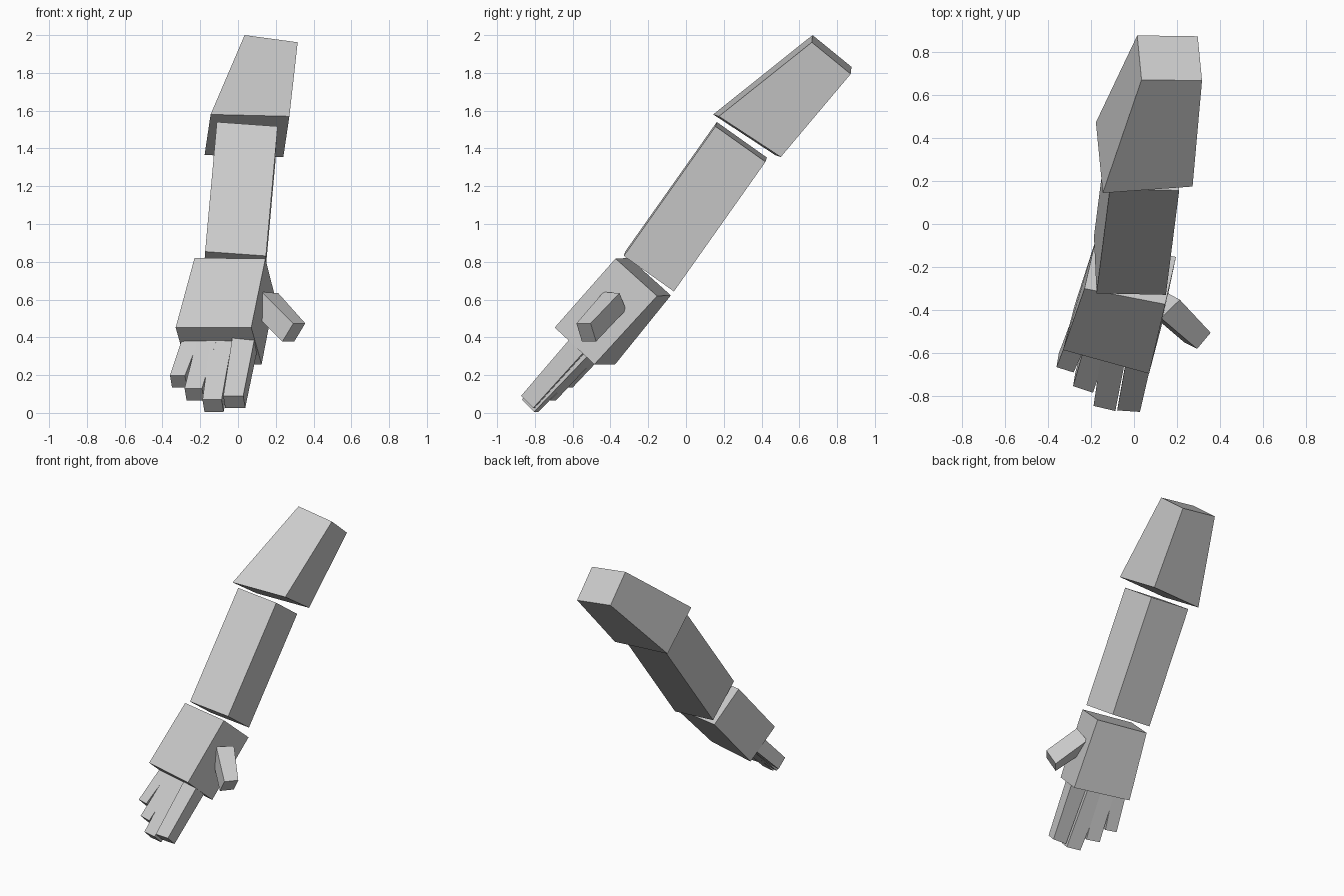
import bpy
import bmesh
from mathutils import Vector

default_cube = bpy.data.objects.get("Cube")
if default_cube:
    bpy.data.objects.remove(default_cube, do_unlink=True)

# Single flat colour
grey = bpy.data.materials.new("light_grey")
grey.use_nodes = True
colour = (0.6, 0.6, 0.6, 1)
grey.diffuse_color = colour
grey.node_tree.nodes["Principled BSDF"].inputs["Base Color"].default_value = colour


def section(corner, width, depth):
    """Four corners of a parallelogram cross-section."""
    corner, width, depth = Vector(corner), Vector(width), Vector(depth)
    return [corner, corner + width, corner + width + depth, corner + depth]


def tapered(corner, width, depth, tip, taper):
    """Root section plus the same section scaled and moved to the tip."""
    return (section(corner, width, depth),
            section(tip, Vector(width) * taper, Vector(depth) * taper))


def block(name, root, tip):
    """Closed six-sided block spanning two cross-sections."""
    bm = bmesh.new()
    lower = [bm.verts.new(point) for point in root]
    upper = [bm.verts.new(point) for point in tip]
    bm.faces.new(lower)
    bm.faces.new(upper)
    for i in range(4):
        j = (i + 1) % 4
        bm.faces.new((lower[i], lower[j], upper[j], upper[i]))
    bmesh.ops.recalc_face_normals(bm, faces=bm.faces)
    mesh = bpy.data.meshes.new(name)
    bm.to_mesh(mesh)
    bm.free()
    mesh.materials.append(grey)
    obj = bpy.data.objects.new(name, mesh)
    bpy.context.collection.objects.link(obj)
    return obj


# Upper arm, narrowing towards the shoulder
block("upper_arm",
      section((-.145, .144, 1.58), (.417, .03, -.01), (-.032, .328, -.215)),
      section((.035, .67, 2), (.281, -.004, -.038), (-.02, .206, -.168)))

# Straight forearm
block("forearm",
      *tapered((-.112, .163, 1.54), (.322, -.007, -.023), (-.012, .265, -.188),
               (-.174, -.322, .854), 1))

# Palm, turned slightly and widening towards the fingers
block("palm",
      section((-.23, -.3, .82), (.375, -.073, -.003), (.05, .22, -.198)),
      section((-.33, -.585, .452), (.4, -.11, 0), (.055, .21, -.195)))

# Fingers: root corner, root width, tip corner
fingers = {
    "little_finger": ((-.3, -.51, .378), (.09, -.028, 0), (-.36, -.665, .198)),
    "ring_finger": ((-.22, -.535, .378), (.105, -.035, 0), (-.283, -.753, .13)),
    "middle_finger": ((-.145, -.555, .385), (.115, -.027, 0), (-.188, -.845, .07)),
    "index_finger": ((-.03, -.6, .4), (.12, -.008, 0), (-.078, -.866, .09)),
}
finger_depth = (.012, .073, -.073)
for name, (corner, width, tip) in fingers.items():
    # Sink each root a little way into the palm
    inset = (Vector(corner) - Vector(tip)).normalized() * 0.03
    block(name, *tapered(Vector(corner) + inset, width, finger_depth, tip, 0.88))

# Thumb, splayed out to the side
block("thumb",
      section((.125, -.437, .64), (.088, .085, -.006), (-.064, .035, -.088)),
      section((.293, -.58, .474), (.063, .075, 0), (-.058, .029, -.096)))
